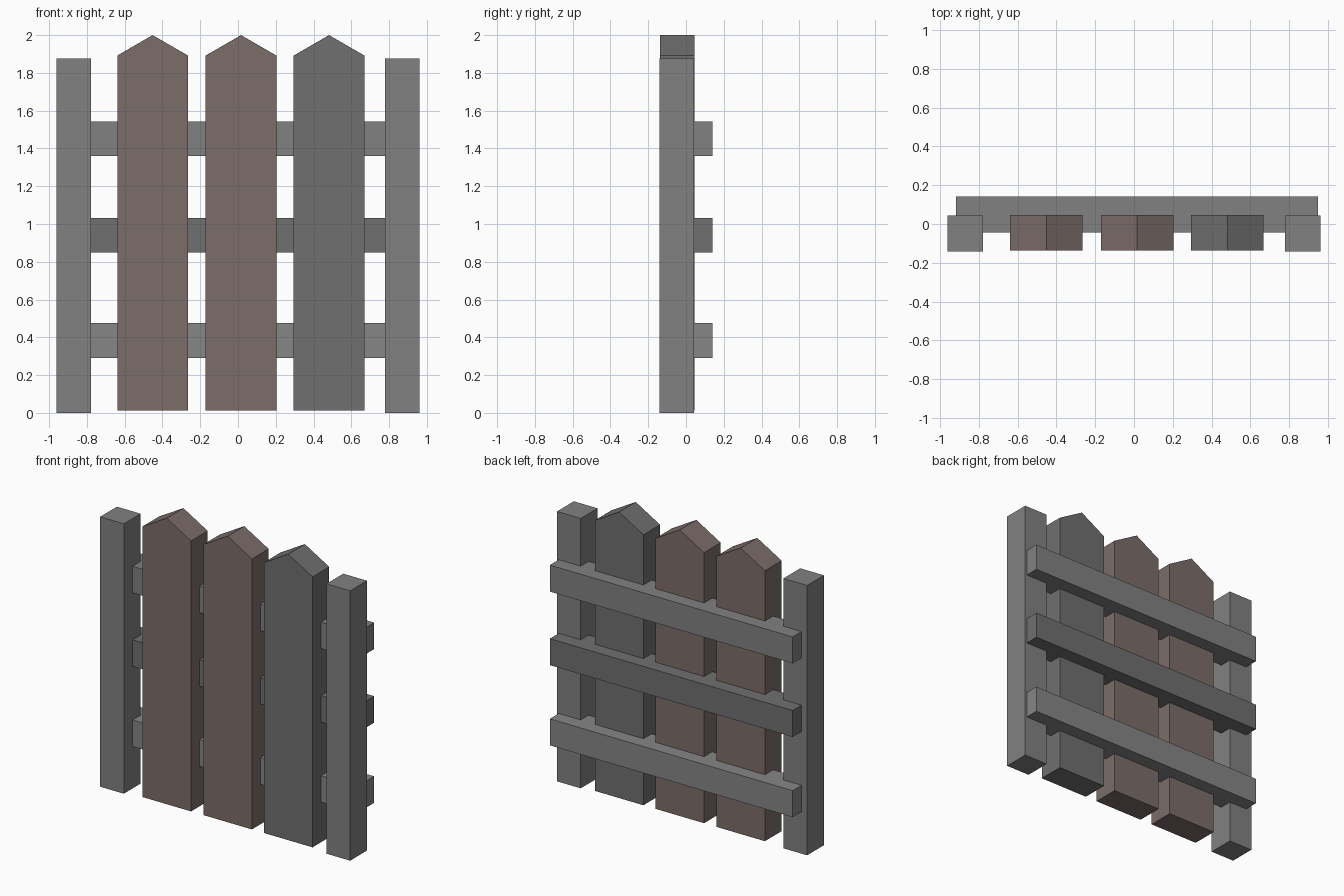
import bpy
import bmesh

if "Cube" in bpy.data.objects:
    bpy.data.objects.remove(bpy.data.objects["Cube"])


def material(name, rgb):
    mat = bpy.data.materials.new(name)
    mat.diffuse_color = (*rgb, 1.0)
    mat.use_nodes = True
    mat.node_tree.nodes["Principled BSDF"].inputs["Base Color"].default_value = mat.diffuse_color
    return mat


BROWN = material("brown_wood", (0.20, 0.153, 0.144))
LIGHT = material("light_grey_wood", (0.22, 0.22, 0.22))
PALE = material("pale_grey_wood", (0.24, 0.24, 0.24))
DARK = material("dark_grey_wood", (0.16, 0.16, 0.16))


def board(name, profile, y0, y1, mat):
    """Extrude an x-z outline from y0 (front) to y1 (back)."""
    bm = bmesh.new()
    face = bm.faces.new([bm.verts.new((x, y0, z)) for x, z in profile])
    ext = bmesh.ops.extrude_face_region(bm, geom=[face])
    moved = [v for v in ext["geom"] if isinstance(v, bmesh.types.BMVert)]
    bmesh.ops.translate(bm, verts=moved, vec=(0, y1 - y0, 0))
    bmesh.ops.recalc_face_normals(bm, faces=bm.faces)
    mesh = bpy.data.meshes.new(name)
    bm.to_mesh(mesh)
    bm.free()
    mesh.materials.append(mat)
    obj = bpy.data.objects.new(name, mesh)
    bpy.context.collection.objects.link(obj)
    return obj


def rect(x0, x1, z0, z1):
    return [(x0, z0), (x1, z0), (x1, z1), (x0, z1)]


# Square end posts
for side, x in (("left", -0.87), ("right", 0.87)):
    board(f"{side}_post", rect(x - 0.091, x + 0.091, 0, 1.875),
          -0.141, 0.043, LIGHT)

# Pointed pickets
for name, x, mat in (("left", -0.452, BROWN), ("middle", 0.016, BROWN),
                     ("right", 0.482, DARK)):
    w = 0.187
    board(f"{name}_picket",
          [(x - w, 0.013), (x + w, 0.013), (x + w, 1.892),
           (x, 2.0), (x - w, 1.892)],
          -0.137, 0.046, mat)

# Horizontal rails, sunk into the backs of the pickets
for name, z, mat in (("lower", 0.383, PALE), ("middle", 0.94, DARK),
                     ("upper", 1.451, LIGHT)):
    board(f"{name}_rail", rect(-0.918, 0.948, z - 0.092, z + 0.092),
          -0.044, 0.141, mat)
